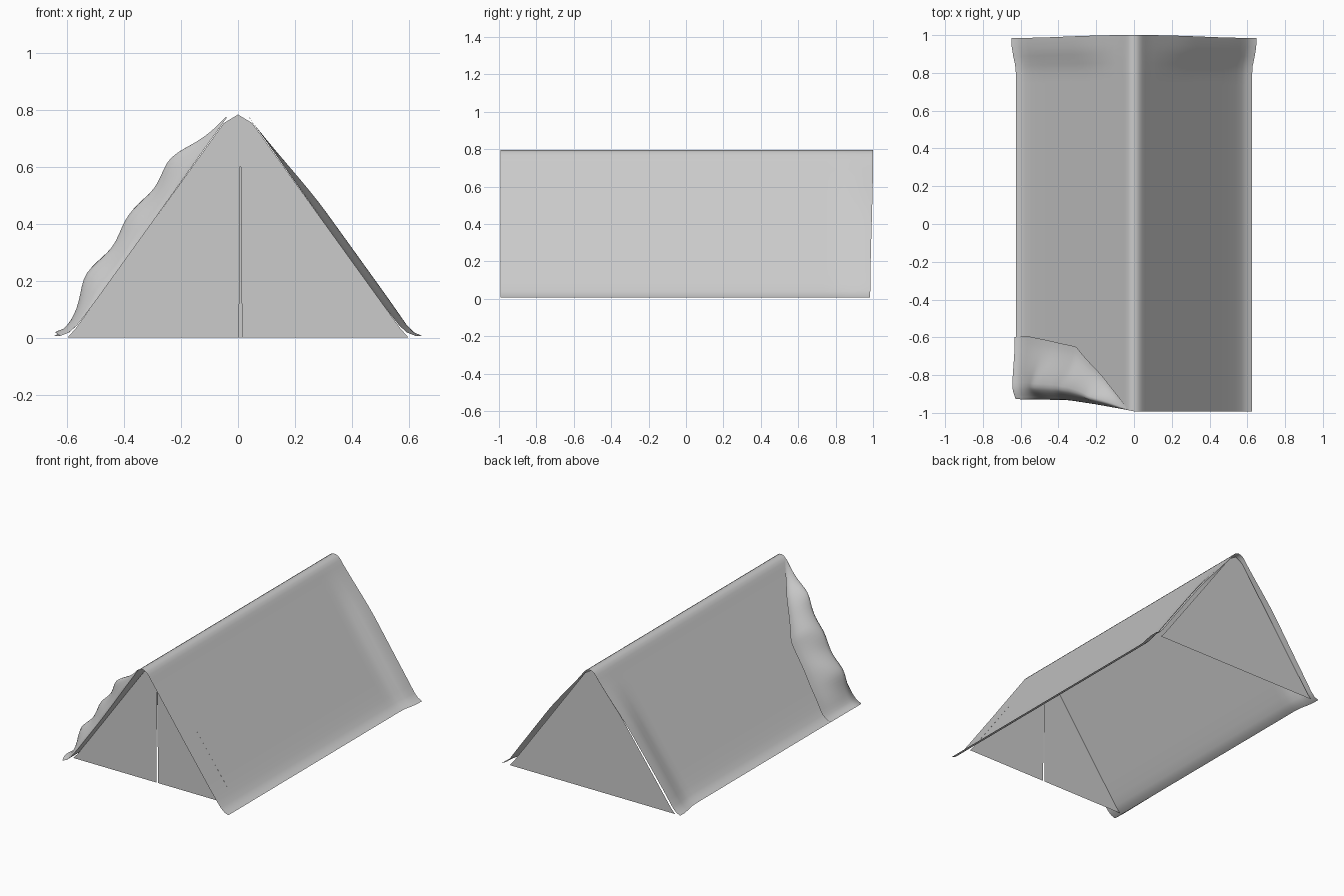
import bpy, math

if "Cube" in bpy.data.objects:
    bpy.data.objects.remove(bpy.data.objects["Cube"])

# Cross-section of half the canvas: distance from ridge, height
PROFILE = [(0, .795), (.015, .793), (.03, .784), (.045, .768), (.06, .745), (.1, .69),
           (.3, .408), (.5, .13), (.54, .077), (.57, .04), (.595, .018), (.625, .006)]
# Front edge of the folded side, and free edge of the flap (distance, y)
FOLD = [(0, -.992), (.06, -.98), (.2, -.955), (.35, -.932), (.65, -.927)]
FREE = [(.04, -.965), (.15, -.81), (.29, -.65), (.42, -.62), (.56, -.592), (.64, -.60)]
NX, NZ = .81, .585  # outward direction of a slope


def lerp_table(table, x):
    for (x0, y0), (x1, y1) in zip(table, table[1:]):
        if x <= x1:
            return y0 + (y1 - y0) * (x - x0) / (x1 - x0)
    return table[-1][1]


def smooth(a, b, t):
    t = min(1, max(0, (t - a) / (b - a)))
    return t * t * (3 - 2 * t)


def make(name, verts, faces, soft=True):
    me = bpy.data.meshes.new(name)
    me.from_pydata(verts, [], faces)
    ob = bpy.data.objects.new(name, me)
    bpy.context.collection.objects.link(ob)
    if soft:
        for p in me.polygons:
            p.use_smooth = True
    return ob


def grid_faces(rows, cols):
    return [(r * cols + c, r * cols + c + 1, (r + 1) * cols + c + 1, (r + 1) * cols + c)
            for r in range(rows - 1) for c in range(cols - 1)]


def canvas_point(side, d, y):
    # The cloth spreads outward near the back edge
    push = .028 * smooth(.8, .95, y) * smooth(.03, .3, d)
    z = lerp_table(PROFILE, d)
    return side * (d + push * NX), y, z + push * NZ * smooth(.62, .5, d) if d > .5 else z + push * NZ


# Canvas draped over the ridge
steps = []
for (a, _), (b, _) in zip(PROFILE, PROFILE[1:]):
    n = 6 if b - a > .1 else 1
    steps += [a + (b - a) * i / n for i in range(n)]
steps.append(.625)
across = [(-1, d) for d in reversed(steps)] + [(1, d) for d in steps[1:]]
ROWS = 41
verts = []
for r in range(ROWS):
    for side, d in across:
        front = lerp_table(FOLD, d) if side < 0 else -.993
        back = 1 - .015 * smooth(.05, .6, d)
        verts.append(canvas_point(side, d, front + (back - front) * r / (ROWS - 1)))
make("canvas", verts, grid_faces(ROWS, len(across)))

# Front corner of the canvas folded back over the left slope
NU, NV = 41, 17
verts = []
for i in range(NU):
    d = .04 + (.625 - .04) * i / (NU - 1)
    y0, y1 = lerp_table(FOLD, d), lerp_table(FREE, d)
    height = .07 * smooth(.03, .2, d) * (1 - .75 * smooth(.46, .6, d))
    for j in range(NV):
        v = (j / (NV - 1)) ** 1.6
        lift = height * (smooth(-.06, .22, v) * (1 - .75 * smooth(.2, 1, v)))
        lift *= 1 + .13 * math.sin(42 * d + 4 * v)
        lift = lift + .004 * smooth(0, .1, v)
        if j == 0:
            lift = 0
        verts.append((-d - lift * NX, y0 + (y1 - y0) * v, lerp_table(PROFILE, d) + lift * NZ))
make("folded_flap", verts, grid_faces(NU, NV))

# End walls; the front one has a narrow door slit
roof = [(.6, 0), (.57, .034), (.05, .755), (0, .785), (-.05, .755), (-.57, .034), (-.6, 0)]
slit = [(.004, 0), (.006, .6), (.01, .6), (.014, 0)]
for name, y, outline in (("front_wall", -.85, roof + slit), ("back_wall", .972, roof)):
    make(name, [(x, y, z) for x, z in outline], [tuple(range(len(outline)))], soft=False)
